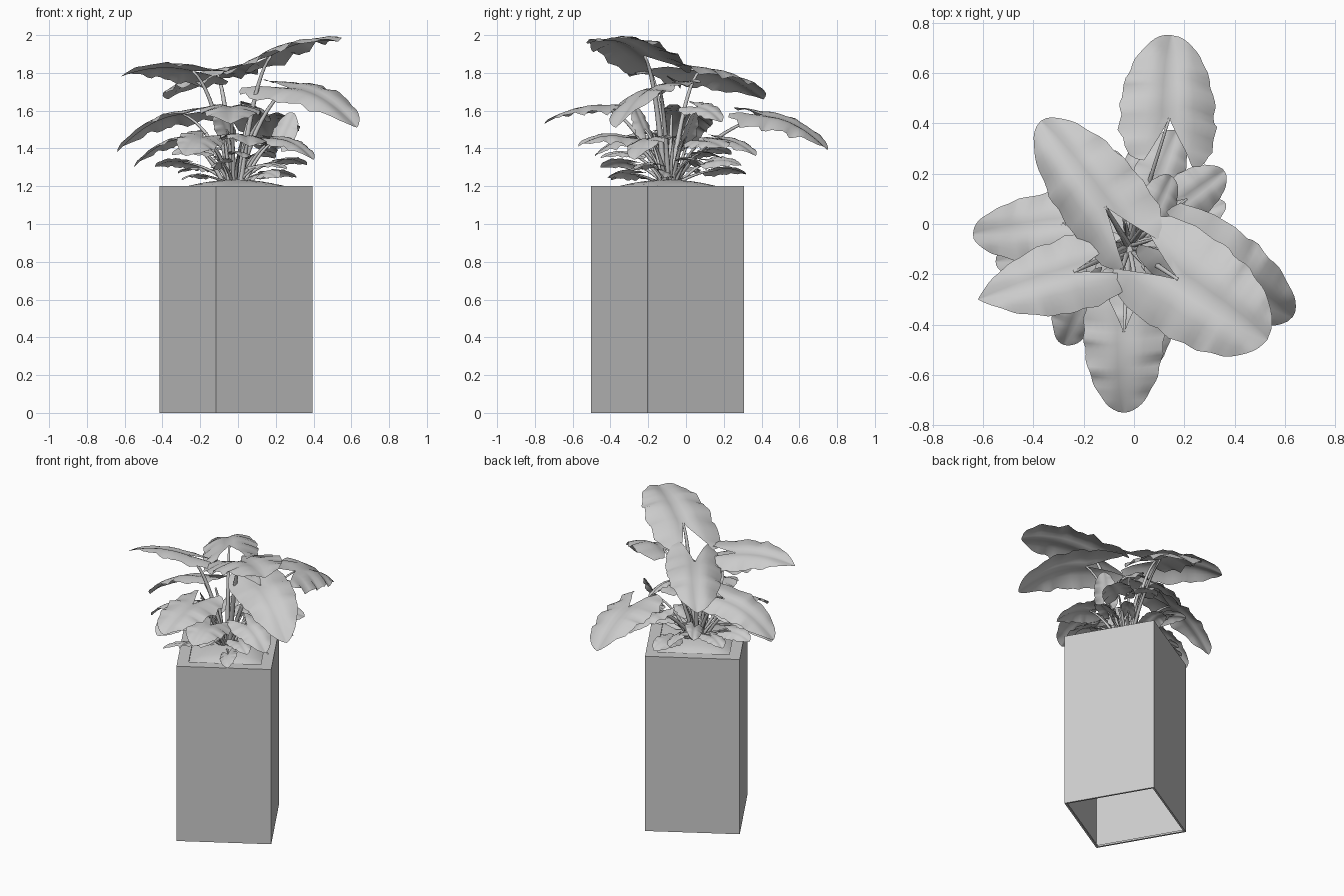
import bpy, bmesh, random
from math import sin, cos, pi, radians
from mathutils import Vector, Matrix

if "Cube" in bpy.data.objects:
    bpy.data.objects.remove(bpy.data.objects["Cube"])

random.seed(4)
POT = Matrix.Translation((-0.01, -0.097, 0)) @ Matrix.Rotation(radians(30.3), 4, 'Z')
CROWN = Vector((-0.02, -0.09, 1.2))


def make_object(name, bm, smooth=False):
    bmesh.ops.recalc_face_normals(bm, faces=bm.faces)
    mesh = bpy.data.meshes.new(name)
    bm.to_mesh(mesh)
    bm.free()
    mesh.polygons.foreach_set("use_smooth", [smooth] * len(mesh.polygons))
    ob = bpy.data.objects.new(name, mesh)
    bpy.context.collection.objects.link(ob)
    return ob


# Planter: square rings from bottom lip, up the wall, over the rim, down inside
bm = bmesh.new()
rings = []
for half, z in [(0.284, 0.012), (0.284, 0), (0.296, 0), (0.296, 1.2), (0.225, 1.2), (0.225, 1.15)]:
    rings.append([bm.verts.new((x * half, y * half, z))
                  for x, y in ((-1, -1), (1, -1), (1, 1), (-1, 1))])
for a, b in zip(rings, rings[1:]):
    for i in range(4):
        j = (i + 1) % 4
        bm.faces.new((a[i], a[j], b[j], b[i]))
bm.transform(POT)
make_object("planter", bm)

# Soil: low mound filling the opening
bm = bmesh.new()
bmesh.ops.create_grid(bm, x_segments=12, y_segments=12, size=0.225)
for v in bm.verts:
    x, y = v.co.x / 0.225, v.co.y / 0.225
    v.co.z = 1.19 + 0.045 * (max(0, 1 - x * x) * max(0, 1 - y * y)) ** 0.6
bm.transform(POT)
make_object("soil", bm, True)


def half_width(t, taper):
    """Outline of a half leaf, t from lobe end (0) to tip (1)."""
    if t < 0.32:
        return 0.5 + 0.5 * max(0, 1 - ((0.32 - t) / 0.32) ** 2) ** 0.5
    return max(0, 1 - ((t - 0.32) / 0.68) ** 2.4) ** taper


def add_leaf(bm, attach, tip, width, arch=0.03, roll=0, droop=0.14, taper=0.6, lobe=0.55):
    """Arrow-shaped leaf with two rear lobes either side of a notch."""
    a, t = Vector(attach), Vector(tip)
    axis = t - a
    d = Vector((axis.x, axis.y, 0)).normalized()
    side = Vector((d.y, -d.x, 0))
    side = Matrix.Rotation(radians(roll), 3, axis.normalized()) @ side
    normal = side.cross(axis).normalized()
    phase = random.uniform(0, 6)
    back = [-lobe * (1 - (i / 6) ** 1.7) for i in range(7)]
    front = [1 - (1 - i / 18) ** 1.4 for i in range(1, 19)]
    n = 6
    verts = []
    for sign in (-1, 1):
        grid = []
        for s in back + front:
            outer = half_width((s + lobe) / (1 + lobe), taper)
            outer *= 1 + 0.025 * sin(23 * s + phase * sign)
            inner = 0.5 * (-s / lobe) ** 1.1 if s < 0 else 0
            outer = max(outer, inner)
            row = []
            for k in range(n + 1):
                v = inner + (outer - inner) * k / n
                lift = arch * 4 * (s * (1 - s) if s > 0 else s * 0.8)
                wave = 0.035 * width * v ** 2 * (sin(17 * s + phase + sign) + 0.6 * sin(31 * s + phase))
                crease = 0.05 * width * min(1, v * 3)
                p = (a + axis * s + side * (sign * v * width / 2)
                     + normal * (crease + wave - droop * width * v * v) + Vector((0, 0, lift)))
                row.append(bm.verts.new(p))
                verts.append(row[-1])
            grid.append(row)
        for r0, r1 in zip(grid, grid[1:]):
            for k in range(n):
                q = (r0[k], r0[k + 1], r1[k + 1], r1[k])
                bm.faces.new(q if sign > 0 else q[::-1])
    bmesh.ops.remove_doubles(bm, verts=verts, dist=0.0004)


# attach point, tip, width, arch, roll, droop, taper
large = [
    ((0.14, 0.42, 1.57), (0.15, 0.75, 1.39), 0.39, 0.04, 12),
    ((-0.115, 0.07, 1.81), (-0.37, 0.41, 1.66), 0.35, 0.03, -8, 0.2),
    ((-0.24, -0.19, 1.81), (-0.62, -0.3, 1.78), 0.31, 0.03, 16, 0.14, 0.95),
    ((0.175, -0.22, 1.89), (0.53, -0.46, 1.965), 0.43, 0.033, 4, 0.1, 0.5),
    ((0.27, -0.14, 1.72), (0.63, -0.37, 1.51), 0.35, 0.055, 15),
    ((-0.29, 0.0, 1.58), (-0.64, -0.04, 1.38), 0.29, 0.045, 16),
    ((-0.04, -0.43, 1.62), (-0.04, -0.75, 1.53), 0.32, 0.025, 0),
]
medium = [
    ((-0.19, -0.28, 1.46), (-0.28, -0.48, 1.36), 0.22, 0.02, -18),
    ((-0.29, -0.12, 1.45), (-0.55, -0.15, 1.30), 0.22, 0.035, 12),
    ((0.03, -0.34, 1.46), (0.06, -0.57, 1.41), 0.25, 0.025, -8),
    ((0.2, -0.19, 1.45), (0.40, -0.27, 1.34), 0.22, 0.03, 10),
    ((0.21, 0.1, 1.44), (0.36, 0.21, 1.40), 0.2, 0.01, 12),
    ((0.1, 0.19, 1.45), (0.17, 0.37, 1.36), 0.2, 0.02, 10),
    ((0.23, 0.0, 1.46), (0.29, 0.05, 1.59), 0.15, 0.0, 20),
    ((-0.06, -0.22, 1.50), (-0.1, -0.27, 1.62), 0.14, 0.0, 0),
    ((0.09, 0.06, 1.62), (0.15, 0.19, 1.54), 0.17, 0.02, 25),
]
# Low leaves ringed around the crown
small = []
for i in range(14):
    ang = 2 * pi * i / 14 + random.uniform(-0.15, 0.15)
    r, z = random.uniform(0.32, 0.43), (1.25, 1.30, 1.36)[i % 3]
    d = Vector((cos(ang), sin(ang), 0))
    p = Vector((CROWN.x, CROWN.y, z + random.uniform(-0.02, 0.02)))
    small.append((p + d * (r - 0.15) + Vector((0, 0, 0.025)), p + d * r,
                  random.uniform(0.09, 0.14), 0.015, random.uniform(-30, 30)))

for name, group in (("large_leaves", large), ("medium_leaves", medium), ("low_leaves", small)):
    bm = bmesh.new()
    for spec in group:
        add_leaf(bm, *spec)
    bmesh.ops.delete(bm, geom=[f for f in bm.faces if f.calc_area() < 1e-9], context='FACES')
    make_object(name, bm, True)

# Stems: tapered arcs from the crown to each leaf notch, plus young shoots
shoots = [(CROWN + Vector((0.1 * cos(a), 0.1 * sin(a), random.uniform(0.2, 0.38))),)
          for a in (0.3, 1.7, 3.0, 4.1, 5.4)]
bm = bmesh.new()
for spec in large + medium + small + shoots:
    end = Vector(spec[0])
    flat = Vector((end.x - CROWN.x, end.y - CROWN.y, 0)).normalized()
    start = CROWN + flat * random.uniform(0.01, 0.05)
    mid = start.lerp(end, 0.45)
    mid.z = start.z + (end.z - start.z) * 0.85
    thick = 0.009 + 0.013 * (end.z - 1.2)
    rings = []
    for i in range(11):
        t = i / 10
        p = start * (1 - t) ** 2 + mid * 2 * t * (1 - t) + end * t * t
        tan = ((mid - start) * (1 - t) + (end - mid) * t).normalized()
        u = tan.cross(Vector((-flat.y, flat.x, 0))).normalized()
        w = tan.cross(u)
        rad = thick * (1 - 0.6 * t)
        rings.append([bm.verts.new(p + (u * cos(k * pi / 3) + w * sin(k * pi / 3)) * rad) for k in range(6)])
    for a, b in zip(rings, rings[1:]):
        for k in range(6):
            bm.faces.new((a[k], a[(k + 1) % 6], b[(k + 1) % 6], b[k]))
    bm.faces.new(rings[-1])
make_object("leaf_stems", bm, True)
